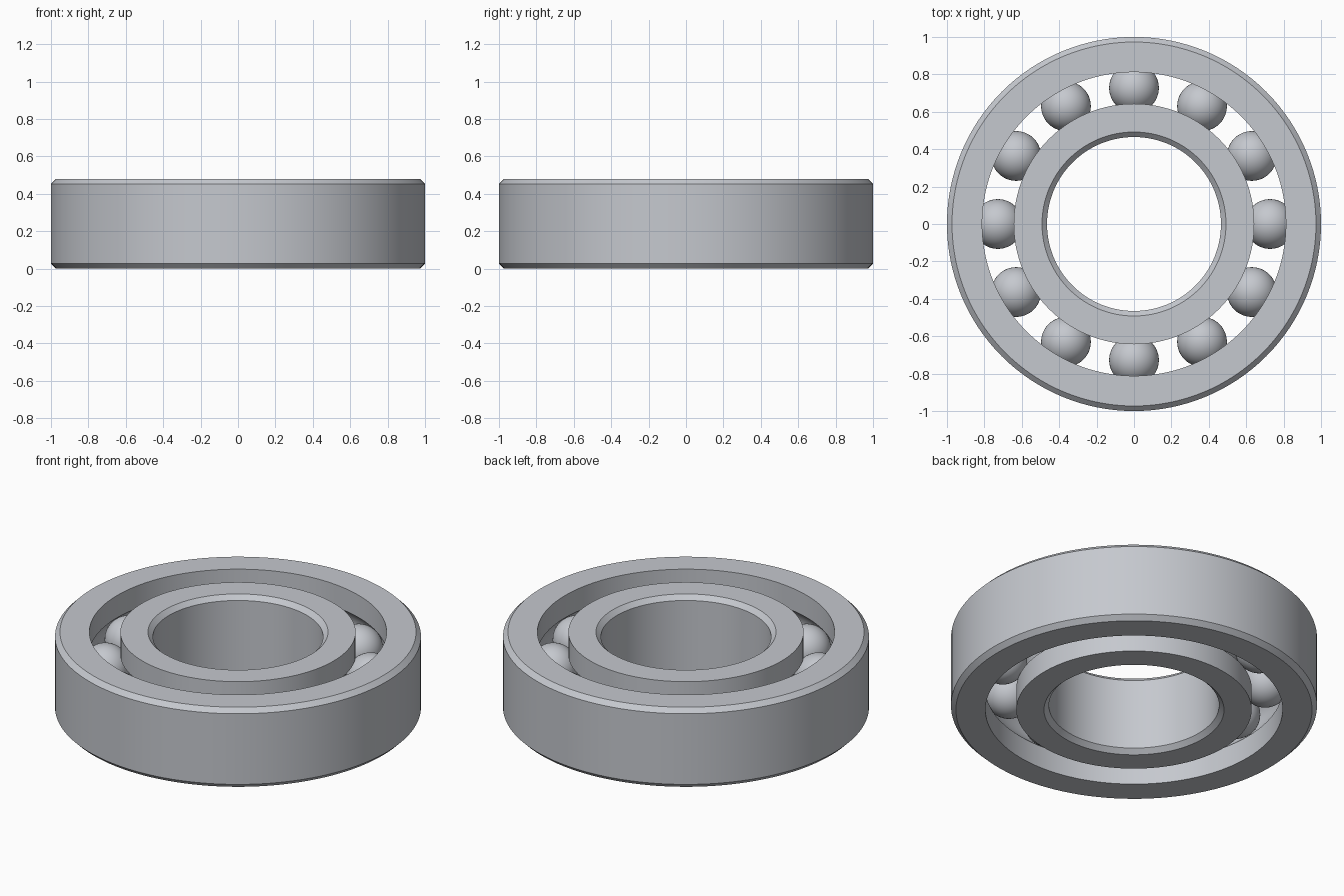
import bpy, bmesh, math
from mathutils import Vector, Matrix

HEIGHT, CHAMFER = 0.48, 0.027
MID = HEIGHT / 2
PITCH, BALL_R, GROOVE_R = 0.7275, 0.133, 0.135
BALLS, SEGMENTS, ARC_STEPS = 12, 128, 14

cube = bpy.data.objects.get("Cube")
if cube:
    bpy.data.objects.remove(cube, do_unlink=True)

steel = bpy.data.materials.new("light_steel")
steel.use_nodes = True
colour = (0.56, 0.58, 0.62, 1)
steel.diffuse_color = colour
steel.node_tree.nodes["Principled BSDF"].inputs["Base Color"].default_value = colour


def finish(bm, name, sharp_angle):
    bmesh.ops.recalc_face_normals(bm, faces=bm.faces)
    mesh = bpy.data.meshes.new(name)
    bm.to_mesh(mesh)
    bm.free()
    mesh.materials.append(steel)
    obj = bpy.data.objects.new(name, mesh)
    bpy.context.collection.objects.link(obj)
    bpy.ops.object.select_all(action="DESELECT")
    obj.select_set(True)
    bpy.context.view_layer.objects.active = obj
    bpy.ops.object.shade_smooth_by_angle(angle=math.radians(sharp_angle))
    return obj


def race(name, plain_r, groove_r):
    """Ring with a chamfered plain wall and a ball groove in the other wall."""
    side = 1 if plain_r > groove_r else -1
    cut_r = plain_r - side * CHAMFER
    profile = [(groove_r, 0), (cut_r, 0), (plain_r, CHAMFER),
               (plain_r, HEIGHT - CHAMFER), (cut_r, HEIGHT), (groove_r, HEIGHT)]
    # Groove arc, from its upper lip to its lower lip
    half = math.acos(abs(groove_r - PITCH) / GROOVE_R)
    for i in range(ARC_STEPS + 1):
        a = half * (1 - 2 * i / ARC_STEPS)
        profile.append((PITCH + side * GROOVE_R * math.cos(a),
                        MID + GROOVE_R * math.sin(a)))
    bm = bmesh.new()
    verts = [bm.verts.new((r, 0, z)) for r, z in profile]
    edges = [bm.edges.new((v, verts[i - 1])) for i, v in enumerate(verts)]
    bmesh.ops.spin(bm, geom=verts + edges, cent=(0, 0, 0), axis=(0, 0, 1),
                   angle=math.tau, steps=SEGMENTS, use_merge=True)
    bmesh.ops.remove_doubles(bm, verts=bm.verts, dist=0.0001)
    return finish(bm, name, 25)


# Rings
race("outer_ring", 1.0, 0.812)
race("inner_ring", 0.465, 0.643)

# Balls
for i in range(BALLS):
    a = math.tau * i / BALLS
    bm = bmesh.new()
    place = Matrix.Translation(Vector((PITCH * math.cos(a), PITCH * math.sin(a), MID)))
    bmesh.ops.create_uvsphere(bm, u_segments=48, v_segments=24, radius=BALL_R, matrix=place)
    finish(bm, f"ball_{i + 1}", 30)
